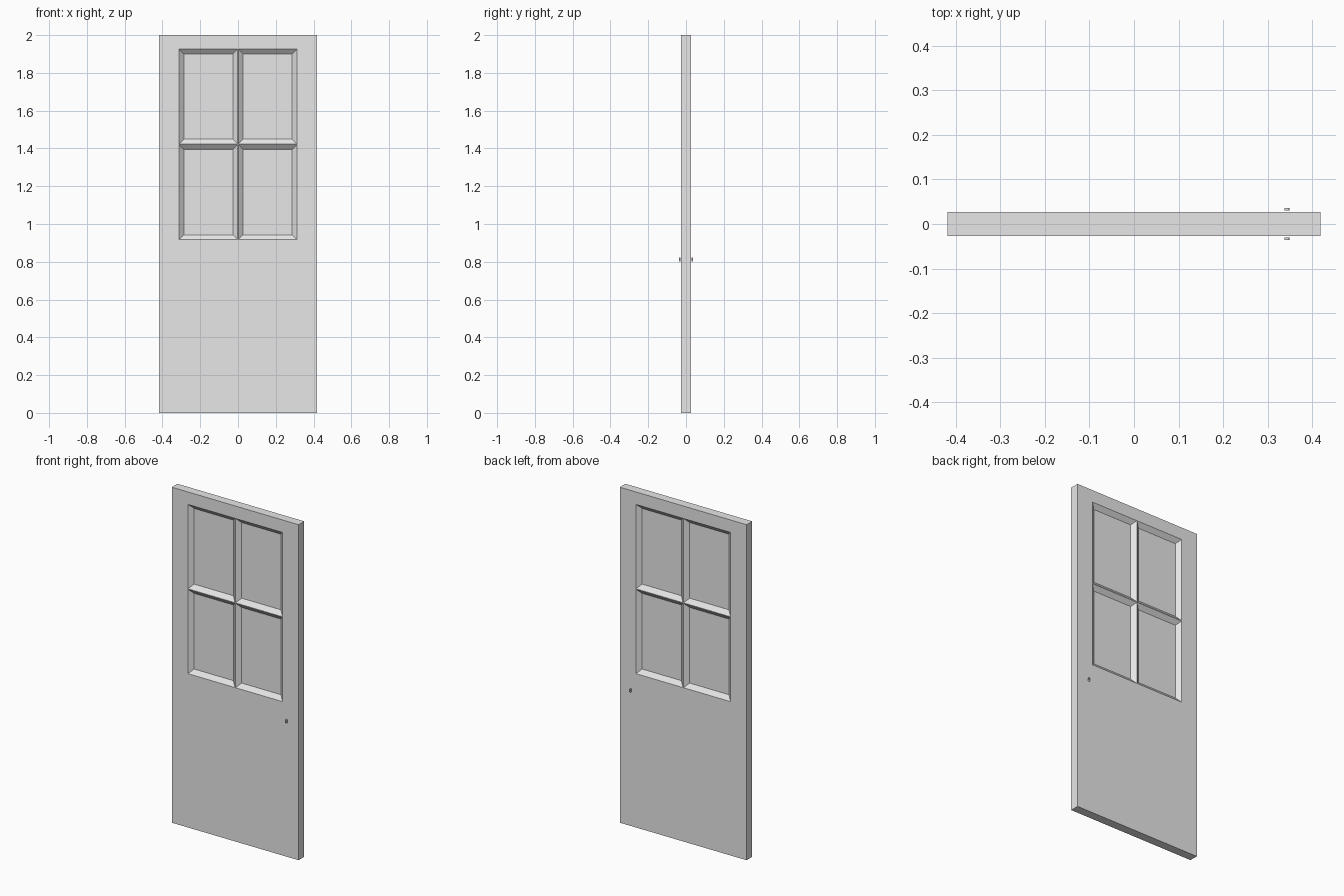
import bpy, bmesh, math

if "Cube" in bpy.data.objects:
    bpy.data.objects.remove(bpy.data.objects["Cube"])

HALF_W, HALF_T, HEIGHT = 0.418, 0.0265, 2.0
BEVEL, DEPTH = 0.026, 0.022          # sloped border of each window pane

grey = bpy.data.materials.new("plain_grey")
grey.diffuse_color = (0.8, 0.8, 0.8, 1)
grey.use_nodes = True
grey.node_tree.nodes["Principled BSDF"].inputs["Base Color"].default_value = grey.diffuse_color


def finish(bm, name):
    bmesh.ops.remove_doubles(bm, verts=bm.verts, dist=1e-5)
    bmesh.ops.recalc_face_normals(bm, faces=bm.faces)
    mesh = bpy.data.meshes.new(name)
    bm.to_mesh(mesh)
    bm.free()
    mesh.materials.append(grey)
    ob = bpy.data.objects.new(name, mesh)
    bpy.context.collection.objects.link(ob)
    return ob


def rect(x0, x1, z0, z1, y):
    return [(x0, y, z0), (x1, y, z0), (x1, y, z1), (x0, y, z1)]


# Door slab: a grid of cells on both sides, four of them sunk as window panes
xs = [-HALF_W, -0.312, -0.0015, 0.0015, 0.312, HALF_W]
zs = [0, 0.917, 1.420, 1.423, 1.926, HEIGHT]
bm = bmesh.new()


def quad(pts):
    bm.faces.new([bm.verts.new(p) for p in pts])


for side in (-1, 1):
    for i in range(5):
        for j in range(5):
            x0, x1, z0, z1 = xs[i], xs[i + 1], zs[j], zs[j + 1]
            outer = rect(x0, x1, z0, z1, side * HALF_T)
            if i in (1, 3) and j in (1, 3):
                inner = rect(x0 + BEVEL, x1 - BEVEL, z0 + BEVEL, z1 - BEVEL,
                             side * (HALF_T - DEPTH))
                quad(inner)
                for k in range(4):
                    n = (k + 1) % 4
                    quad([outer[k], outer[n], inner[n], inner[k]])
            else:
                quad(outer)

# Rim of the slab
for i in range(5):
    for z in (0, HEIGHT):
        quad([(xs[i], -HALF_T, z), (xs[i + 1], -HALF_T, z),
              (xs[i + 1], HALF_T, z), (xs[i], HALF_T, z)])
    for x in (-HALF_W, HALF_W):
        quad([(x, -HALF_T, zs[i]), (x, HALF_T, zs[i]),
              (x, HALF_T, zs[i + 1]), (x, -HALF_T, zs[i + 1])])
finish(bm, "door_panel")

# Keyhole rims: open walls following a round top and a narrow stem
KX, KZ, R = 0.343, 0.8165, 0.0055
outline = [(KX + R * math.cos(math.radians(a)), KZ + R * math.sin(math.radians(a)))
           for a in range(-55, 236, 29)]
outline += [(KX - 0.003, 0.801), (KX + 0.003, 0.801)]
for side, name in ((-1, "front_keyhole"), (1, "back_keyhole")):
    bm = bmesh.new()
    for k in range(len(outline)):
        (xa, za), (xb, zb) = outline[k - 1], outline[k]
        quad([(xa, side * 0.030, za), (xb, side * 0.030, zb),
              (xb, side * 0.036, zb), (xa, side * 0.036, za)])
    finish(bm, name)
